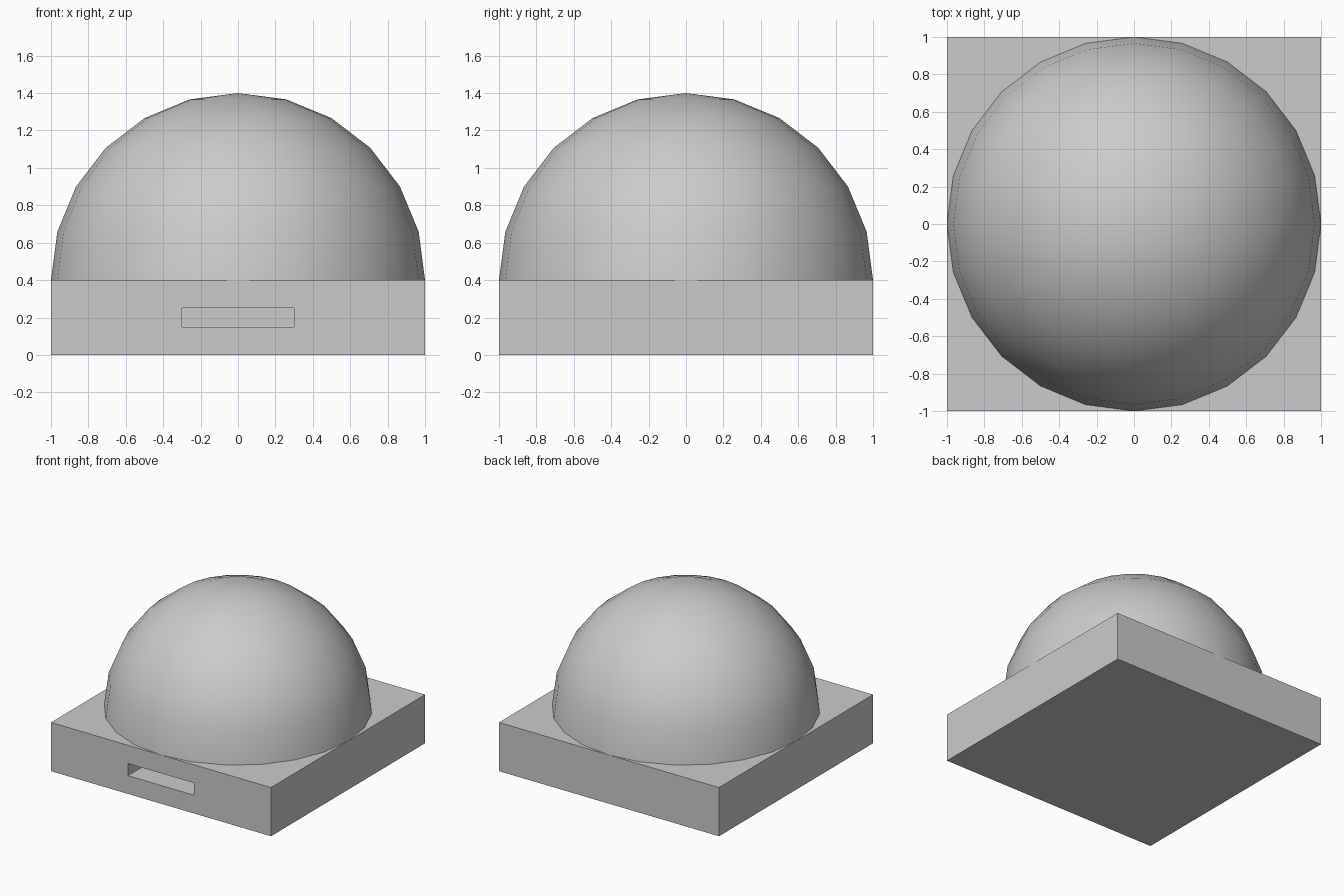
import bpy
import bmesh
from math import radians

default = bpy.data.objects.get("Cube")
if default:
    bpy.data.objects.remove(default, do_unlink=True)

BASE_TOP = 0.4

# One plain grey for the whole model
grey = bpy.data.materials.new("light_grey")
grey.use_nodes = True
colour = (0.6, 0.6, 0.6, 1)
grey.diffuse_color = colour
grey.node_tree.nodes["Principled BSDF"].inputs["Base Color"].default_value = colour


def make_object(name, bm):
    bmesh.ops.recalc_face_normals(bm, faces=bm.faces)
    mesh = bpy.data.meshes.new(name)
    bm.to_mesh(mesh)
    bm.free()
    mesh.materials.append(grey)
    obj = bpy.data.objects.new(name, mesh)
    bpy.context.collection.objects.link(obj)
    return obj


def extrude(bm, face):
    """Extrude one face in place and return the new cap."""
    result = bmesh.ops.extrude_discrete_faces(bm, faces=[face])
    return result["faces"][0]


# Square base with a deep slot in the front
bm = bmesh.new()
bmesh.ops.create_cube(bm, size=2)
for v in bm.verts:
    v.co.z = (v.co.z + 1) * BASE_TOP / 2
front = min(bm.faces, key=lambda f: f.calc_center_median().y)
slot = extrude(bm, front)
for v in slot.verts:
    v.co.x *= 0.3
    v.co.z = 0.25 if v.co.z > BASE_TOP / 2 else 0.15
slot = extrude(bm, slot)
for v in slot.verts:
    v.co.y = 0.99
make_object("base", bm)

# Smooth dome: upper half of a sphere resting on the base
bm = bmesh.new()
bmesh.ops.create_uvsphere(bm, u_segments=24, v_segments=12, radius=1)
bmesh.ops.bisect_plane(bm, geom=bm.verts[:] + bm.edges[:] + bm.faces[:], dist=0.0001,
                       plane_co=(0, 0, 0), plane_no=(0, 0, 1), clear_inner=True)
bmesh.ops.translate(bm, verts=bm.verts, vec=(0, 0, BASE_TOP))
dome = make_object("dome", bm)

bpy.ops.object.select_all(action='DESELECT')
dome.select_set(True)
bpy.context.view_layer.objects.active = dome
bpy.ops.object.shade_smooth_by_angle(angle=radians(40))
